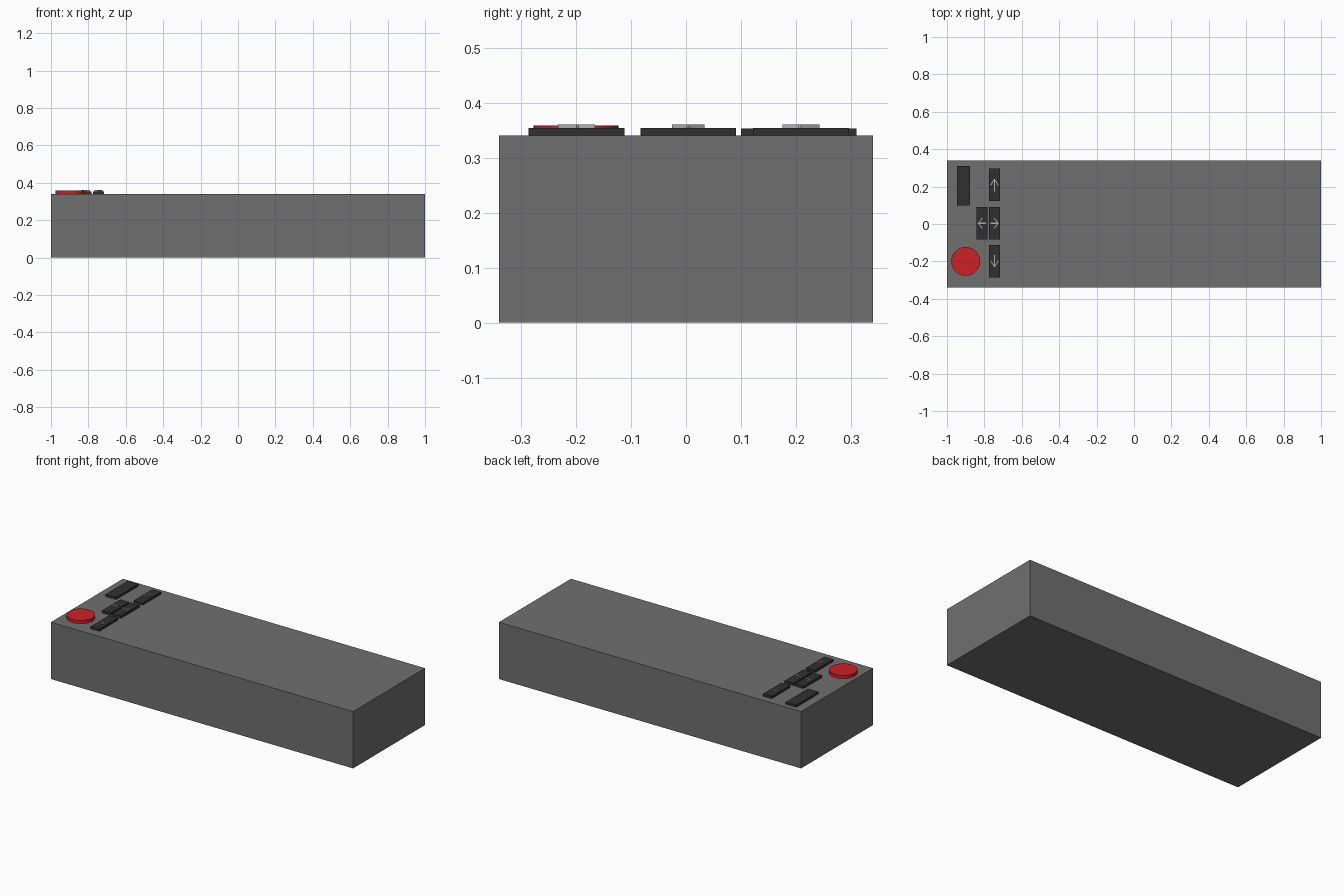
import bpy, bmesh
from math import pi
from mathutils import Matrix, Vector

if "Cube" in bpy.data.objects:
    bpy.data.objects.remove(bpy.data.objects["Cube"])


def material(name, color):
    m = bpy.data.materials.new(name)
    m.diffuse_color = (*color, 1)
    m.use_nodes = True
    m.node_tree.nodes["Principled BSDF"].inputs["Base Color"].default_value = m.diffuse_color
    return m


BODY = material("body_grey", (0.16, 0.16, 0.16))
DARK = material("key_dark", (0.03, 0.03, 0.03))
RED = material("button_red", (0.60, 0.015, 0.02))
LIGHT = material("arrow_grey", (0.45, 0.45, 0.45))


def finish(bm, name, mat):
    bmesh.ops.recalc_face_normals(bm, faces=bm.faces)
    mesh = bpy.data.meshes.new(name)
    bm.to_mesh(mesh)
    bm.free()
    mesh.materials.append(mat)
    ob = bpy.data.objects.new(name, mesh)
    bpy.context.collection.objects.link(ob)
    return ob


def box(name, lo, hi, mat):
    lo, hi = Vector(lo), Vector(hi)
    bm = bmesh.new()
    bmesh.ops.create_cube(bm, size=1, matrix=Matrix.Translation((lo + hi) / 2)
                          @ Matrix.Diagonal((*(hi - lo), 1)))
    return finish(bm, name, mat)


def arrow(name, x, y, turn, size_x, size_y):
    # open-headed arrow pointing up, turned, then stretched onto the key
    half = [(0, 0.5), (0.5, 0.0), (0.43, -0.07), (0.05, 0.33), (0.05, -0.5)]
    outline = half + [(-u, v) for u, v in reversed(half[1:])]
    bm = bmesh.new()
    face = bm.faces.new([bm.verts.new((u, v, 0)) for u, v in outline])
    ext = bmesh.ops.extrude_face_region(bm, geom=[face])
    top = [g for g in ext["geom"] if isinstance(g, bmesh.types.BMVert)]
    bmesh.ops.translate(bm, verts=top, vec=(0, 0, 0.008))
    bm.transform(Matrix.Translation((x, y, 0.352))
                 @ Matrix.Diagonal((size_x, size_y, 1, 1))
                 @ Matrix.Rotation(turn, 4, 'Z'))
    return finish(bm, name, LIGHT)


# Main block
box("body", (-1, -0.34, 0), (1, 0.34, 0.34), BODY)

# Wide key in the corner
box("wide_key", (-0.947, 0.10, 0.335), (-0.877, 0.31, 0.353), DARK)

# Arrow keys: centre x, centre y, turn, arrow size
for name, x, y, turn, sx, sy in [
    ("up", -0.746, 0.209, 0, 0.045, 0.068),
    ("down", -0.746, -0.199, pi, 0.045, 0.068),
    ("left", -0.813, 0.004, pi / 2, 0.045, 0.059),
    ("right", -0.746, 0.004, -pi / 2, 0.045, 0.059),
]:
    box(name + "_key", (x - 0.029, y - 0.087, 0.335),
        (x + 0.029, y + 0.087, 0.354), DARK)
    arrow(name + "_arrow", x, y, turn, sx, sy)

# Round red button
bm = bmesh.new()
bmesh.ops.create_cone(bm, cap_ends=True, segments=48, radius1=0.077, radius2=0.077,
                      depth=0.024, matrix=Matrix.Translation((-0.90, -0.20, 0.347)))
button = finish(bm, "round_button", RED)
bpy.context.view_layer.objects.active = button
button.select_set(True)
bpy.ops.object.shade_smooth_by_angle()
